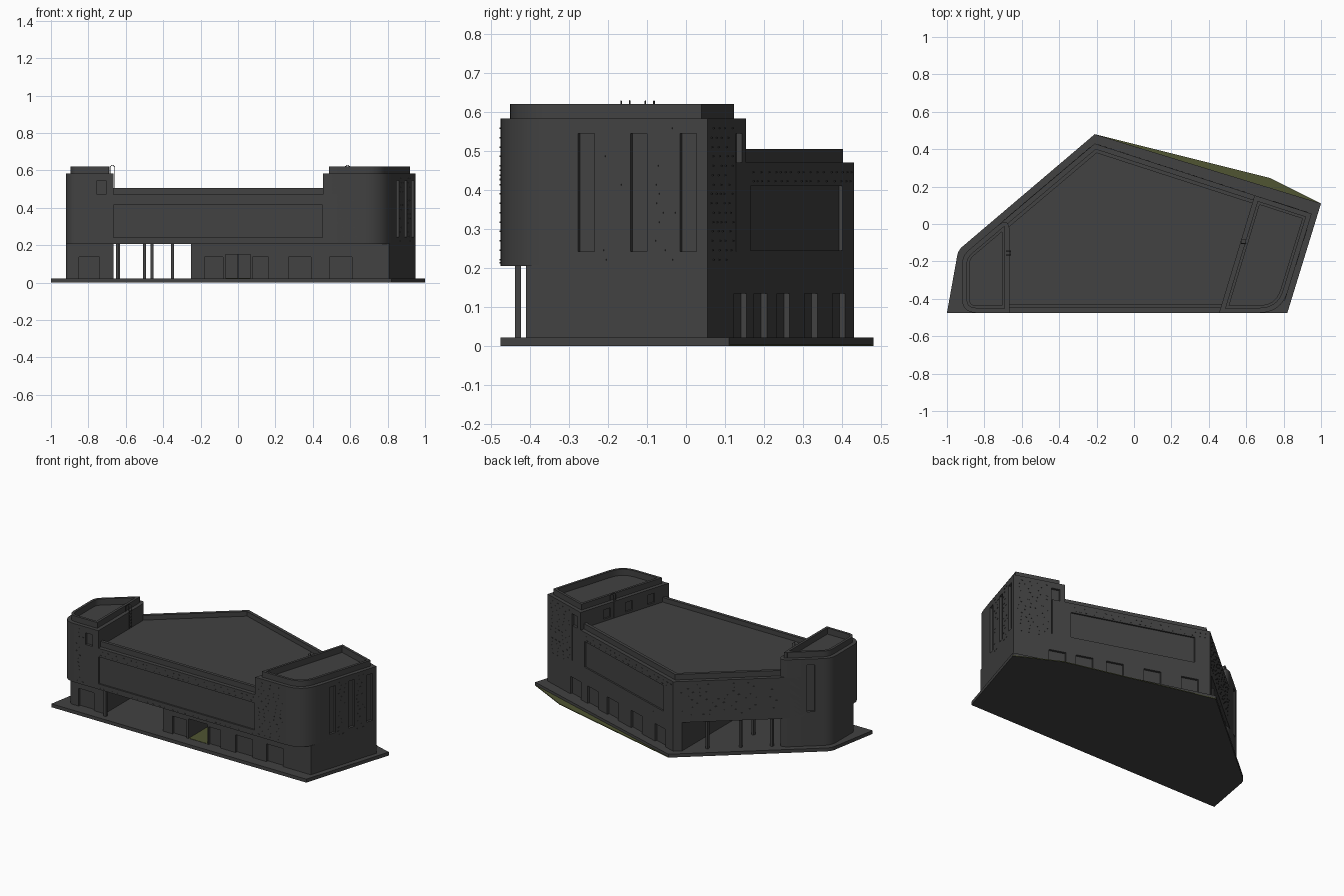
import bpy, bmesh, random
from mathutils import Vector

random.seed(4)
if "Cube" in bpy.data.objects:
    bpy.data.objects.remove(bpy.data.objects["Cube"], do_unlink=True)


def material(name, rgb):
    m = bpy.data.materials.new(name)
    m.use_nodes = True
    m.diffuse_color = (*rgb, 1)
    m.node_tree.nodes["Principled BSDF"].inputs["Base Color"].default_value = (*rgb, 1)
    return m


stone = material("dark_grey_stone", (0.054, 0.054, 0.054))
grass = material("olive_grass", (0.08, 0.09, 0.032))


def finish(name, bm, mat=stone):
    bmesh.ops.recalc_face_normals(bm, faces=bm.faces[:])
    mesh = bpy.data.meshes.new(name)
    bm.to_mesh(mesh)
    bm.free()
    obj = bpy.data.objects.new(name, mesh)
    bpy.context.collection.objects.link(obj)
    mesh.materials.append(mat)
    return obj


# Plan outline with optional rounded corners: (x, y) or (x, y, trim length)
def outline(corners, steps=8):
    pts = []
    for i, c in enumerate(corners):
        p = Vector(c[:2])
        if len(c) == 2:
            pts.append(p)
            continue
        before = Vector(corners[i - 1][:2])
        after = Vector(corners[(i + 1) % len(corners)][:2])
        a = p + (before - p).normalized() * c[2]
        b = p + (after - p).normalized() * c[2]
        for k in range(steps + 1):
            t = k / steps
            pts.append(a * (1 - t) ** 2 + p * 2 * t * (1 - t) + b * t * t)
    return pts


def inset(pts, d):
    out = []
    for i, p in enumerate(pts):
        u = (p - pts[i - 1]).normalized()
        v = (pts[(i + 1) % len(pts)] - p).normalized()
        n = Vector((-u.y, u.x)) + Vector((-v.y, v.x))
        out.append(p + n * (2 * d / n.length_squared))
    return out


# Solid made of stacked rings, each ring an (inset, height) pair
def stack(name, pts, rings, mat=stone):
    bm = bmesh.new()
    loops = [[bm.verts.new((*p, z)) for p in inset(pts, d)] for d, z in rings]
    n = len(pts)
    for low, high in zip(loops, loops[1:]):
        for i in range(n):
            j = (i + 1) % n
            bm.faces.new((low[i], low[j], high[j], high[i]))
    bm.faces.new(loops[0][::-1])
    bm.faces.new(loops[-1])
    return finish(name, bm, mat)


# Upright box standing on a wall line from p to q
def wall_box(bm, p, q, z0, z1, out, depth):
    p, q = Vector(p), Vector(q)
    d = (q - p).normalized()
    n = Vector((d.y, -d.x))
    plan = [p + n * out, q + n * out, q - n * depth, p - n * depth]
    low, high = ([bm.verts.new((*c, z)) for c in plan] for z in (z0, z1))
    bm.faces.new(low[::-1])
    bm.faces.new(high)
    for i in range(4):
        j = (i + 1) % 4
        bm.faces.new((low[i], low[j], high[j], high[i]))


def carve(obj, boxes):
    bm = bmesh.new()
    for b in boxes:
        wall_box(bm, *b)
    cutter = finish("opening_cutter", bm)
    cutter.hide_render = True
    mod = obj.modifiers.new("openings", "BOOLEAN")
    mod.operation, mod.solver, mod.object = "DIFFERENCE", "EXACT", cutter
    bpy.context.view_layer.objects.active = obj
    bpy.ops.object.modifier_apply(modifier=mod.name)
    bpy.data.objects.remove(cutter, do_unlink=True)


# Wall lines in plan
BASE, FLOOR, SOFFIT = 0.0, 0.022, 0.205
def front(x): return (x, -0.475)
def porch(x): return (x, -0.41)
def side(y): return (0.95 + 0.308 * (y - 0.055), y)
def back(x): return (x, 0.43 - 0.3233 * (x + 0.21))
def diagonal(x): return (x, 0.43 + 0.845 * (x + 0.21))


# Paving slab and grass verge
stack("paving_slab", outline([(-1, -0.475), (0.82, -0.475), (1, 0.11), (-0.21, 0.48),
                              (-0.94, -0.14, 0.03)]), [(0, BASE), (0, FLOOR)])
verge = stack("grass_verge", outline([(1, 0.11), (0.73, 0.245), (-0.21, 0.48)]),
              [(0, BASE), (0, 0.005)], grass)
verge.data.materials.append(stone)
for f in verge.data.polygons:
    f.material_index = 1 if f.normal.z < -0.5 else 0

# Ground floor
ground = stack("ground_floor", outline([porch(-0.25), porch(0.807), side(0.055), back(-0.21),
                                        diagonal(-0.25)]), [(0, FLOOR), (0, SOFFIT + 0.003)])
openings = [(porch(c - w), porch(c + w), FLOOR - 0.01, 0.137, 0.02, 0.015)
            for c, w in ((-0.13, 0.05), (0.12, 0.042), (0.33, 0.06), (0.55, 0.06))]
openings += [(back(c + 0.05), back(c - 0.05), FLOOR - 0.01, 0.135, 0.02, 0.015)
             for c in (-0.09, 0.13, 0.35, 0.53, 0.69)]
openings.append((porch(-0.068), porch(0.068), FLOOR - 0.01, 0.15, 0.02, 0.3))
carve(ground, openings)

# Green entrance floor and door mullion
bm = bmesh.new()
wall_box(bm, porch(-0.066), porch(0.066), FLOOR - 0.002, FLOOR + 0.002, -0.003, 0.298)
finish("entrance_floor", bm, grass)
bm = bmesh.new()
wall_box(bm, porch(-0.003), porch(0.003), FLOOR, 0.15, -0.29, 0.3)
finish("door_mullion", bm)

# Left tower base
left_base = stack("left_tower_base", outline([(-0.92, -0.41, 0.03), (-0.665, -0.41),
                  (*diagonal(-0.665), 0.09), (*diagonal(-0.92), 0.05)]),
                  [(0, FLOOR), (0, SOFFIT + 0.003)])
carve(left_base, [(porch(-0.85), porch(-0.74), FLOOR - 0.01, 0.137, 0.02, 0.015)])

# Open corner columns
bm = bmesh.new()
for x, y in [diagonal(c) for c in (-0.35, -0.5, -0.64)] + [(-0.46, 0.0), (-0.645, -0.4)]:
    wall_box(bm, (x - 0.008, y - 0.03), (x + 0.008, y - 0.03), FLOOR, SOFFIT + 0.003, 0.008, 0.008)
finish("columns", bm)

# Upper storey with stepped parapet and sunken roof
hall = stack("main_hall", outline([front(-0.76), front(0.53), back(0.72), back(-0.21),
                                   diagonal(-0.79)]),
             [(0, SOFFIT), (0, 0.47), (0.025, 0.47), (0.025, 0.505), (0.045, 0.505), (0.045, 0.475)])
carve(hall, [(front(-0.665), front(0.452), 0.24, 0.415, 0.02, 0.01),
             (back(0.61), back(-0.12), 0.245, 0.41, 0.02, 0.01)])

# Towers
tower_rings = [(0, SOFFIT), (0, 0.583), (0.024, 0.583), (0.024, 0.62), (0.04, 0.62), (0.04, 0.58)]
right = stack("right_tower", outline([front(0.455), (*front(0.787), 0.12), side(0.055),
                                      back(0.645)]), tower_rings)
slots = [(side(a), side(a + 0.042), 0.243, 0.545, 0.02, 0.015) for a in (-0.276, -0.142, -0.015)]
slots.append((back(0.725), back(0.675), 0.243, 0.545, 0.02, 0.015))
# Small openings above the hall roof
inner_a, inner_b = Vector(back(0.645)), Vector(front(0.455))
for t in (0.3, 0.55, 0.8):
    slots.append((inner_a.lerp(inner_b, t - 0.04), inner_a.lerp(inner_b, t + 0.04),
                  0.49, 0.55, 0.02, 0.01))
carve(right, slots)

left = stack("left_tower", outline([(*front(-0.92), 0.08), front(-0.665),
             (*diagonal(-0.665), 0.09), (*diagonal(-0.92), 0.05)]), tower_rings)
carve(left, [(front(-0.755), front(-0.705), 0.243, 0.545, 0.02, 0.015),
             (diagonal(-0.81), diagonal(-0.845), 0.243, 0.545, 0.02, 0.015)])

# Scattered projecting bricks
bm = bmesh.new()
spans = [(front(-0.66), front(0.45), 0.425, 0.465), (front(-0.66), front(0.45), 0.212, 0.235),
         (front(0.47), front(0.66), 0.22, 0.57), (front(-0.83), front(-0.765), 0.22, 0.57),
         (side(-0.22), side(-0.15), 0.22, 0.57), (side(-0.09), side(-0.025), 0.22, 0.57),
         (back(0.93), back(0.74), 0.22, 0.57), (back(0.6), back(-0.2), 0.42, 0.465),
         (diagonal(-0.23), diagonal(-0.7), 0.25, 0.46)]
for a, b, z0, z1 in spans:
    a, b = Vector(a), Vector(b)
    length = (b - a).length
    z = z0
    while z < z1:
        s = random.uniform(0, 0.03)
        while s < length - 0.012:
            wall_box(bm, a.lerp(b, s / length), a.lerp(b, (s + 0.01) / length),
                     z, z + 0.004, 0.002, 0.002)
            s += random.uniform(0.03, 0.07)
        z += 0.024
finish("projecting_bricks", bm)


# Roof ladders hooked over the tower parapets
def ladder(name, x, y, lean):
    curve = bpy.data.curves.new(name, "CURVE")
    curve.dimensions = "3D"
    curve.bevel_depth = 0.002
    curve.bevel_resolution = 0
    paths = []
    for dy in (-0.011, 0.011):
        paths.append([(x, y + dy, 0.48), (x, y + dy, 0.62), (x + lean / 2, y + dy, 0.628),
                      (x + lean, y + dy, 0.62), (x + lean, y + dy, 0.58)])
    paths += [[(x, y - 0.011, 0.49 + k * 0.02), (x, y + 0.011, 0.49 + k * 0.02)] for k in range(6)]
    for path in paths:
        sp = curve.splines.new("POLY")
        sp.points.add(len(path) - 1)
        for point, co in zip(sp.points, path):
            point.co = (*co, 1)
    curve.materials.append(stone)
    bpy.context.collection.objects.link(bpy.data.objects.new(name, curve))


ladder("left_ladder", -0.659, -0.155, -0.025)
ladder("right_ladder", 0.573, -0.093, 0.025)

# Smooth the rounded corners only
for obj in (left, left_base, right):
    bpy.ops.object.select_all(action="DESELECT")
    obj.select_set(True)
    bpy.context.view_layer.objects.active = obj
    bpy.ops.object.shade_smooth_by_angle()
